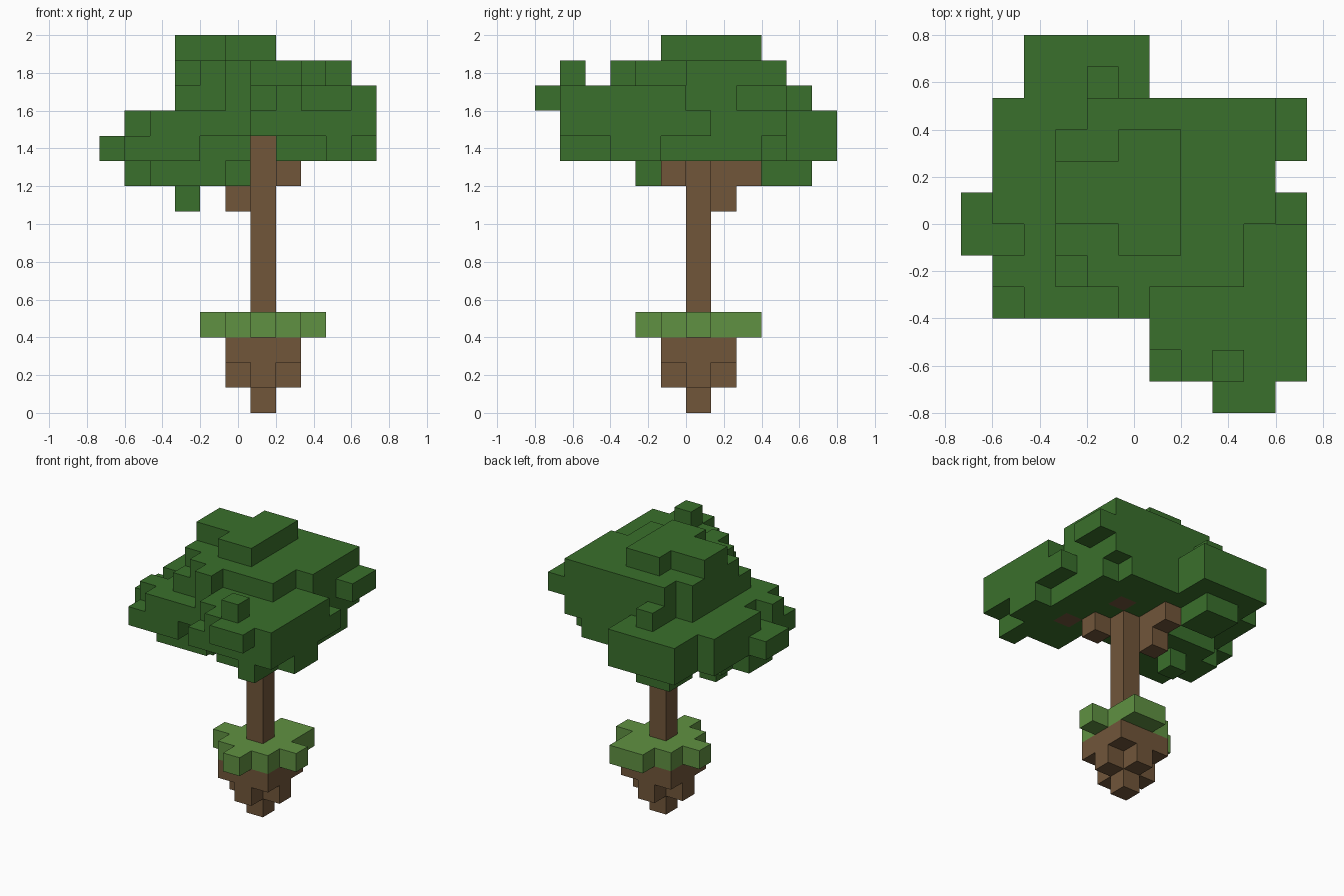
import bpy
import bmesh
from mathutils import Vector

STEP = 2 / 15                      # edge of one block
ORIGIN = Vector((-5.5, -6, 0))     # grid corner, in blocks

cube = bpy.data.objects.get("Cube")
if cube:
    bpy.data.objects.remove(cube, do_unlink=True)


def make_material(name, colour):
    mat = bpy.data.materials.new(name)
    mat.diffuse_color = (*colour, 1)
    mat.use_nodes = True
    bsdf = next(n for n in mat.node_tree.nodes if n.type == 'BSDF_PRINCIPLED')
    bsdf.inputs["Base Color"].default_value = (*colour, 1)
    bsdf.inputs["Roughness"].default_value = 0.9
    return mat


def slabs(level, *rects, height=1):
    """Blocks filling inclusive rectangles (x first, x last, y first, y last)."""
    return {(x, y, z)
            for x0, x1, y0, y1 in rects
            for x in range(x0, x1 + 1)
            for y in range(y0, y1 + 1)
            for z in range(level, level + height)}


# Floating island
soil = (slabs(0, (6, 6, 6, 6))
        | slabs(1, (5, 7, 6, 6), (6, 6, 5, 7))
        | slabs(2, (5, 7, 5, 7)))
grass = slabs(3, (4, 8, 6, 6), (5, 7, 5, 7), (6, 6, 4, 4), (6, 7, 8, 8))

# Trunk with stepped diagonal branches
trunk = slabs(4, (6, 6, 6, 6), height=7)
branches = {(5, 7, 8), (5, 7, 9), (5, 8, 9), (4, 8, 10),
            (7, 5, 9), (8, 4, 10), (7, 7, 10)}

# Crown, from the hanging tuft up to the cap
crown = (
    slabs(8, (3, 3, 6, 6))
    | slabs(9, (2, 4, 4, 7), (1, 1, 5, 6), (5, 5, 5, 5), (3, 4, 9, 10))
    | slabs(10, (0, 0, 5, 6), (1, 3, 3, 9), (4, 5, 4, 9), (6, 6, 6, 9),
            (7, 8, 2, 9), (9, 9, 1, 8), (10, 10, 3, 4), (2, 5, 10, 11))
    | slabs(11, (2, 5, 10, 11), (1, 9, 6, 9), (10, 10, 6, 6),
            (2, 10, 5, 5), (1, 10, 4, 4), (2, 10, 3, 3), (6, 10, 1, 2))
    | slabs(12, (4, 4, 10, 10), (4, 9, 9, 9), (3, 9, 6, 8), (3, 10, 4, 5),
            (5, 10, 3, 3), (6, 10, 2, 2), (7, 10, 1, 1), (8, 9, 0, 0),
            (10, 10, 8, 9))
    | slabs(13, (4, 9, 9, 9), (3, 9, 6, 8), (3, 8, 5, 5), (4, 8, 4, 4),
            (5, 5, 3, 3), (8, 8, 1, 1))
    | slabs(14, (3, 4, 6, 7), (5, 6, 5, 8))
) - trunk - branches

occupied = soil | grass | trunk | branches | crown


def build(name, cells, mat):
    """Skin the blocks with their exposed faces only, then merge flat areas."""
    bm = bmesh.new()
    for cell in sorted(cells):
        centre = Vector(cell) + Vector((0.5, 0.5, 0.5)) + ORIGIN
        for axis in range(3):
            for sign in (-1, 1):
                normal = Vector((0, 0, 0))
                normal[axis] = sign
                if tuple(int(c + n) for c, n in zip(cell, normal)) in occupied:
                    continue
                u = Vector((0, 0, 0))
                u[(axis + 1) % 3] = 0.5
                v = normal.cross(u)
                mid = centre + normal * 0.5
                corners = (mid - u - v, mid + u - v, mid + u + v, mid - u + v)
                bm.faces.new([bm.verts.new(c * STEP) for c in corners])
    bmesh.ops.remove_doubles(bm, verts=bm.verts[:], dist=STEP / 100)
    bmesh.ops.dissolve_limit(bm, angle_limit=0.01,
                             verts=bm.verts[:], edges=bm.edges[:])
    mesh = bpy.data.meshes.new(name)
    bm.to_mesh(mesh)
    bm.free()
    mesh.materials.append(mat)
    obj = bpy.data.objects.new(name, mesh)
    bpy.context.collection.objects.link(obj)


bark = make_material("brown_bark", (0.165, 0.093, 0.042))
turf = make_material("light_green_grass", (0.117, 0.283, 0.054))
leaf = make_material("dark_green_leaves", (0.042, 0.162, 0.025))

build("island_soil", soil, bark)
build("island_grass", grass, turf)
build("trunk", trunk, bark)
build("branches", branches, bark)
build("leaf_crown", crown, leaf)
